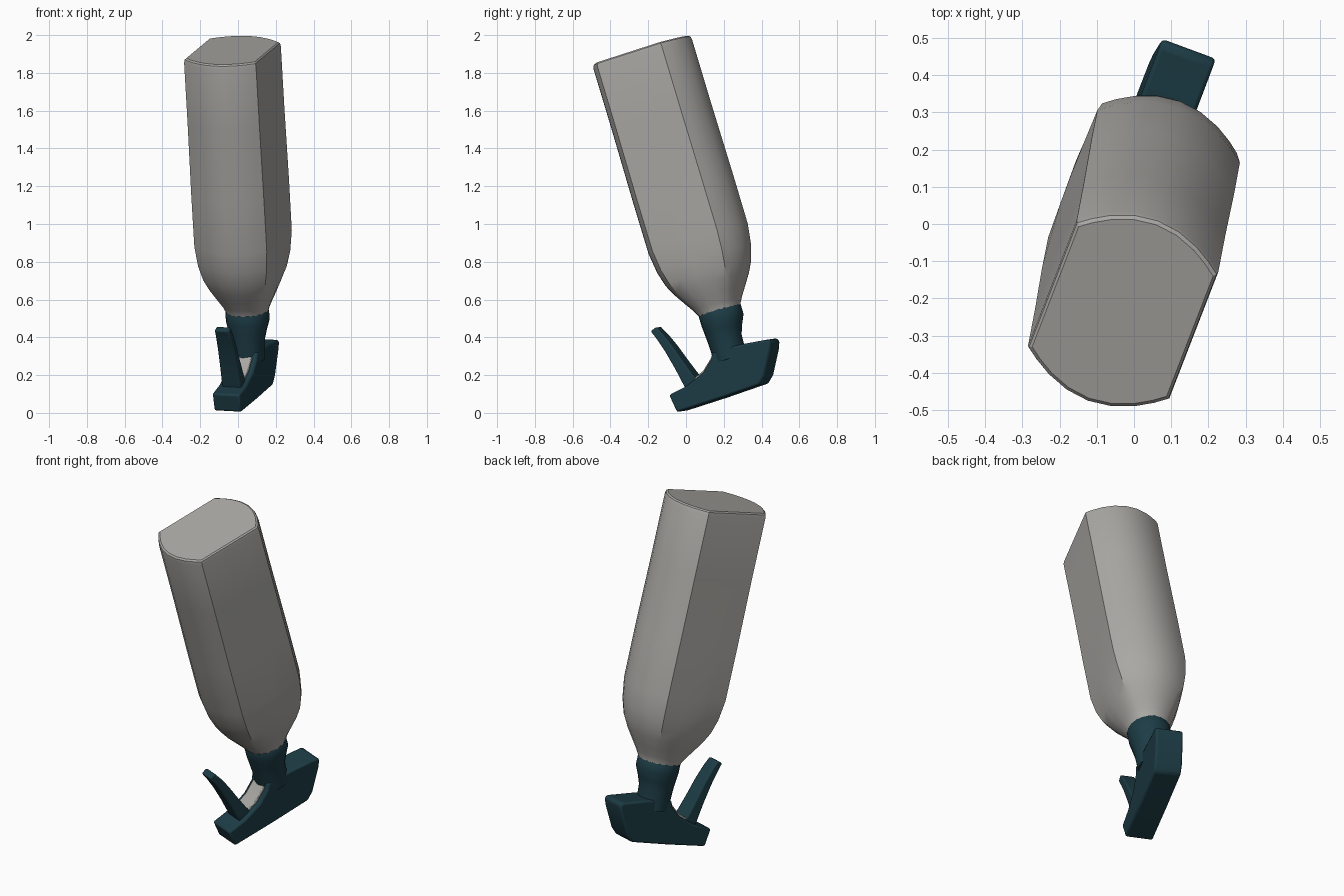
import bpy, bmesh, math
from mathutils import Matrix, Vector

if "Cube" in bpy.data.objects:
    bpy.data.objects.remove(bpy.data.objects["Cube"])

# Tilted frame of the upside-down bottle: x = width, y = towards sprayer back, z = towards bottle base
axis = Vector((-0.055, -0.287, 0.956)).normalized()
back = Vector((0.346, 0.894, 0.288))
back = (back - axis * back.dot(axis)).normalized()
side = back.cross(axis)
FRAME = Matrix.Translation((0.05, 0.185, 0.52)) @ Matrix((side, back, axis)).transposed().to_4x4()


def material(name, rgb):
    m = bpy.data.materials.new(name)
    m.diffuse_color = (*rgb, 1)
    m.use_nodes = True
    m.node_tree.nodes["Principled BSDF"].inputs["Base Color"].default_value = m.diffuse_color
    return m


GREY = material("warm_grey", (0.40, 0.39, 0.37))
TEAL = material("dark_teal", (0.012, 0.045, 0.06))


def finish(name, bm, mat, angle, bevel=0):
    bmesh.ops.recalc_face_normals(bm, faces=bm.faces)
    me = bpy.data.meshes.new(name)
    bm.to_mesh(me)
    bm.free()
    ob = bpy.data.objects.new(name, me)
    bpy.context.collection.objects.link(ob)
    ob.matrix_world = FRAME
    me.materials.append(mat)
    if bevel:
        mod = ob.modifiers.new("bevel", 'BEVEL')
        mod.width, mod.segments = bevel, 2
    bpy.ops.object.select_all(action='DESELECT')
    ob.select_set(True)
    bpy.context.view_layer.objects.active = ob
    bpy.ops.object.shade_smooth_by_angle(angle=math.radians(angle))
    return ob


def loft(name, rings, mat, angle=35, bevel=0):
    bm = bmesh.new()
    loops = [[bm.verts.new(p) for p in r] for r in rings]
    n = len(loops[0])
    for a, b in zip(loops, loops[1:]):
        for i in range(n):
            j = (i + 1) % n
            bm.faces.new((a[i], a[j], b[j], b[i]))
    bm.faces.new(loops[0])
    bm.faces.new(loops[-1])
    return finish(name, bm, mat, angle, bevel)


def extrude(name, profile, half, mat, bevel):
    return loft(name, [[(x, y, z) for y, z in profile] for x in (-half, half)], mat, 35, bevel)


def circle(r, y, z, n=20):
    return [(r * math.cos(2 * math.pi * i / n), y + r * math.sin(2 * math.pi * i / n), z)
            for i in range(n)]


# Bottle cross-section: flat sides, bowed front and back
outline = []
for s in (1, -1):
    outline += [(s * 0.203, s * y) for y in (-0.19, -0.09, 0, 0.09)]
    for w in (0.203, 0.17, 0.125, 0.065, 0, -0.065, -0.125, -0.17):
        outline.append((s * w, s * (0.275 - 2.05 * w * w)))


def bottle_ring(h, scale, roundness):
    ring = []
    for x, y in outline:
        d = Vector((x, y))
        p = d.lerp(d.normalized() * 0.262, roundness) * scale
        ring.append((p.x, p.y, h))
    return ring


# Bottle: neck, shoulder, straight body, base
loft("bottle", [bottle_ring(*r) for r in (
    (-0.03, 0.41, 1), (0.02, 0.43, 1), (0.06, 0.51, 0.85), (0.11, 0.63, 0.65),
    (0.17, 0.77, 0.45), (0.23, 0.88, 0.3), (0.31, 0.96, 0.15), (0.42, 1.01, 0.05),
    (0.70, 1.01, 0), (1.10, 1, 0), (1.44, 1, 0), (1.457, 0.985, 0), (1.464, 0.95, 0))], GREY, 32)

# Collar joining the neck to the sprayer
loft("collar", [circle(*r) for r in (
    (0.108, 0, 0.035), (0.116, 0, 0.02), (0.116, 0, -0.03), (0.103, -0.01, -0.08),
    (0.092, -0.018, -0.13), (0.088, -0.02, -0.24))], TEAL)

# Sprayer head, side profile
extrude("sprayer_head", [
    (-0.385, -0.325), (-0.37, -0.425), (-0.12, -0.425), (0.12, -0.42), (0.16, -0.385),
    (0.235, -0.26), (0.25, -0.22), (0.235, -0.205), (0.07, -0.185), (-0.085, -0.18),
    (-0.10, -0.215), (-0.165, -0.268), (-0.275, -0.308)], 0.077, TEAL, 0.014)

# Pale sloped panel behind the trigger
extrude("sprayer_panel", [(-0.10, -0.20), (-0.09, -0.23), (-0.16, -0.28), (-0.25, -0.305),
                          (-0.245, -0.285), (-0.17, -0.257)], 0.05, GREY, 0.004)

# Curved trigger: y, z, half width, half thickness
trigger = []
for y, z, w, t in ((-0.245, -0.34, 0.055, 0.042), (-0.268, -0.27, 0.053, 0.034),
                   (-0.292, -0.19, 0.05, 0.028), (-0.323, -0.09, 0.046, 0.024),
                   (-0.350, -0.02, 0.043, 0.021), (-0.376, 0.035, 0.04, 0.018)):
    lean = t * 0.35
    trigger.append([(-w, y - t, z - lean), (w, y - t, z - lean),
                    (w, y + t, z + lean), (-w, y + t, z + lean)])
loft("trigger", trigger, TEAL, 35, 0.008)
